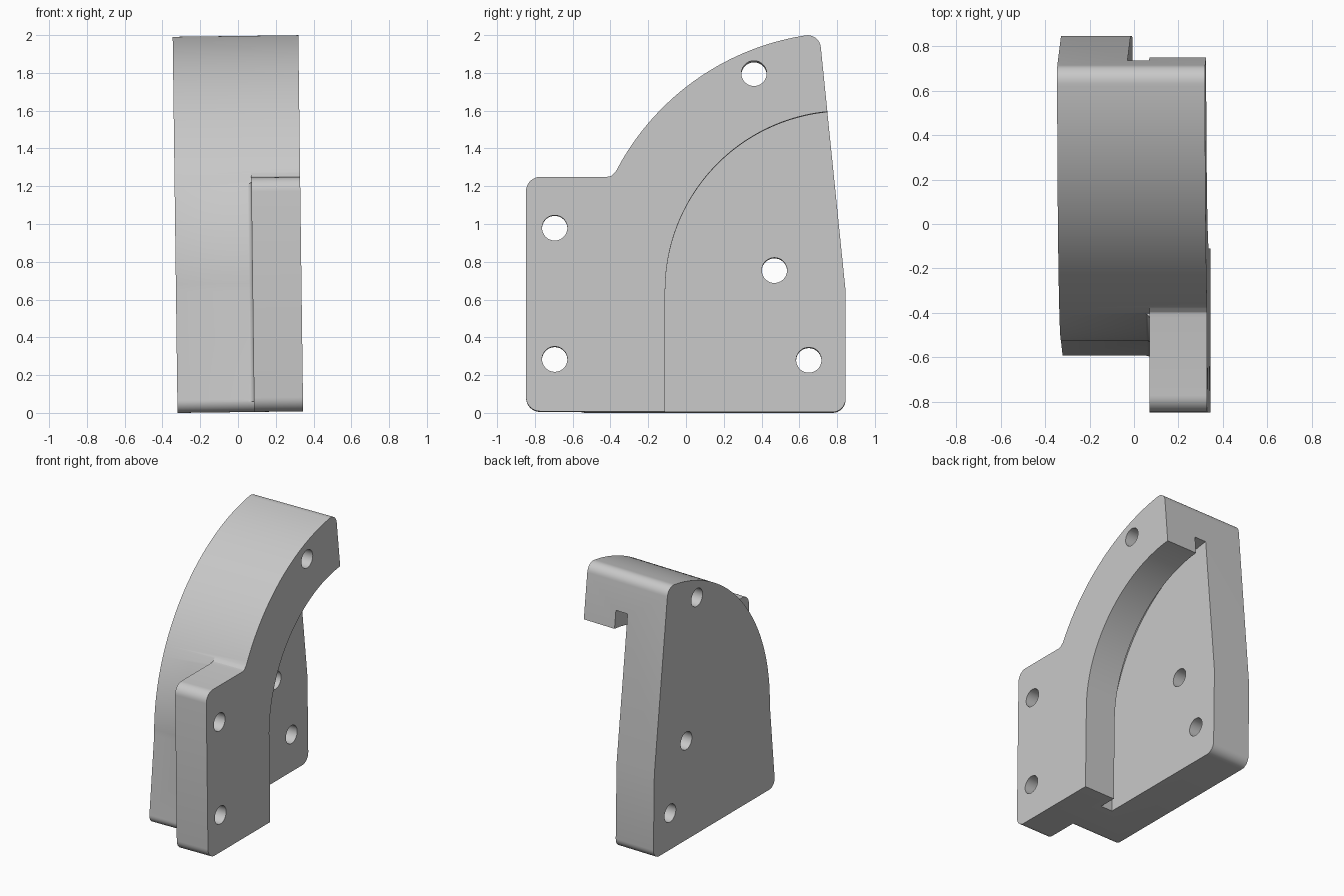
import bpy, bmesh
from math import sin, cos, radians, sqrt
from mathutils import Matrix, Vector

cube = bpy.data.objects.get("Cube")
if cube:
    bpy.data.objects.remove(cube, do_unlink=True)

grey = bpy.data.materials.new("light_grey")
grey.use_nodes = True
grey.diffuse_color = (0.58, 0.58, 0.58, 1)
grey.node_tree.nodes["Principled BSDF"].inputs["Base Color"].default_value = (0.58, 0.58, 0.58, 1)

# Main dimensions: side-profile coordinates are (y, z), thickness runs along x
CY, CZ = 0.84, 0.645            # shared centre of all arcs
OUTER, GROOVE, INNER = 1.365, 1.085, 0.95
LEFT, FLOOR, LIP, RIGHT = -0.333, -0.02, 0.077, 0.332
BASE = 0.004


def arc(radius, start, end, steps):
    angles = [radians(start + (end - start) * i / steps) for i in range(steps + 1)]
    return [(CY + radius * cos(a), CZ + radius * sin(a)) for a in angles]


def rounded(points, steps=8):
    """Round the corners given as (y, z, radius); leave (y, z) corners sharp."""
    out = []
    for i, p in enumerate(points):
        c = Vector(p[:2])
        if len(p) == 2:
            out.append(tuple(c))
            continue
        radius = p[2]
        u = (Vector(points[i - 1][:2]) - c).normalized()
        v = (Vector(points[(i + 1) % len(points)][:2]) - c).normalized()
        half = u.angle(v) / 2
        mid = c + (u + v).normalized() * radius / sin(half)
        reach = radius * cos(half) / sin(half)
        a, b = c + u * reach - mid, c + v * reach - mid
        for k in range(steps + 1):
            # blend between the tangent points, pushed out to the circle
            turn = a.angle(b)
            w = k / steps
            d = a * sin((1 - w) * turn) + b * sin(w * turn)
            out.append(tuple(mid + d.normalized() * radius))
    return out


def loft(name, sections):
    """Solid through matching outlines, each given as (x, outline)."""
    bm = bmesh.new()
    rings = [[bm.verts.new((x, y, z)) for y, z in outline] for x, outline in sections]
    bm.faces.new(rings[0])
    bm.faces.new(rings[-1])
    n = len(rings[0])
    for a, b in zip(rings, rings[1:]):
        for i in range(n):
            j = (i + 1) % n
            bm.faces.new((a[i], a[j], b[j], b[i]))
    bmesh.ops.recalc_face_normals(bm, faces=bm.faces)
    mesh = bpy.data.meshes.new(name)
    bm.to_mesh(mesh)
    bm.free()
    obj = bpy.data.objects.new(name, mesh)
    mesh.materials.append(grey)
    bpy.context.collection.objects.link(obj)
    return obj


def slab(name, outline, x0, x1):
    return loft(name, [(x0, outline), (x1, outline)])


def combine(target, tool, operation):
    mod = target.modifiers.new("combine", "BOOLEAN")
    mod.operation = operation
    mod.solver = "EXACT"
    mod.object = tool
    bpy.context.view_layer.objects.active = target
    bpy.ops.object.modifier_apply(modifier=mod.name)
    bpy.data.objects.remove(tool, do_unlink=True)


# Curved body, solid through the full thickness
body = slab("quadrant_bracket", rounded(
    [(0.845, BASE, 0.07), (0.845, CZ), (0.706, 2.007, 0.07)]
    + arc(OUTER, 99.3, 180, 48)
    + [(-0.6, BASE, 0.06)]), LEFT, RIGHT)

# Mounting flange with a small blend into the curved wall on top
flange = slab("mounting_flange", rounded(
    [(-0.2, BASE), (-0.2, 1.28), (-0.365, 1.28), (-0.38, 1.265), (-0.397, 1.25),
     (-0.42, 1.245), (-0.847, 1.245, 0.075), (-0.847, BASE, 0.075)]), 0.073, RIGHT)
combine(body, flange, "UNION")

# Fillet where the back of the flange meets the wall
FILLET = 0.03


def wall_strip(d):
    outside = [(-0.595 - d, 0.06)] + arc(OUTER + d, 180, 155.5, 14)
    inside = arc(OUTER - 0.1, 155.5, 180, 14) + [(-0.43, 0.06)]
    return outside + inside


sections = []
for i in range(7):
    t = FILLET * i / 6
    sections.append((0.0435 + t, wall_strip(FILLET - 0.002 - sqrt(FILLET ** 2 - t ** 2))))
sections.append((0.09, sections[-1][1]))
combine(body, loft("flange_fillet", sections), "UNION")


# Open pocket under the rib, then the undercut groove beside the floor
def pocket(radius):
    return arc(radius, 90, 180, 48) + [(CY - radius, -0.3), (1.3, -0.3), (1.3, CZ + radius)]


combine(body, slab("groove_cutter", pocket(GROOVE), FLOOR, LIP), "DIFFERENCE")
combine(body, slab("pocket_cutter", pocket(INNER), LIP - 0.02, 0.6), "DIFFERENCE")

# Bolt holes
for y, z in [(-0.695, 0.975), (-0.695, 0.28), (0.36, 1.793), (0.468, 0.755), (0.65, 0.28)]:
    ring = [(y + 0.067 * cos(radians(a)), z + 0.067 * sin(radians(a))) for a in range(0, 360, 10)]
    combine(body, slab("hole_cutter", ring, -0.6, 0.6), "DIFFERENCE")

# Slight sideways lean of the whole part
pivot = Matrix.Translation((0, 0, 1))
body.data.transform(pivot @ Matrix.Rotation(-0.0128, 4, "Y") @ pivot.inverted())

bpy.ops.object.select_all(action="DESELECT")
body.select_set(True)
bpy.context.view_layer.objects.active = body
bpy.ops.object.shade_smooth_by_angle(angle=radians(25))
